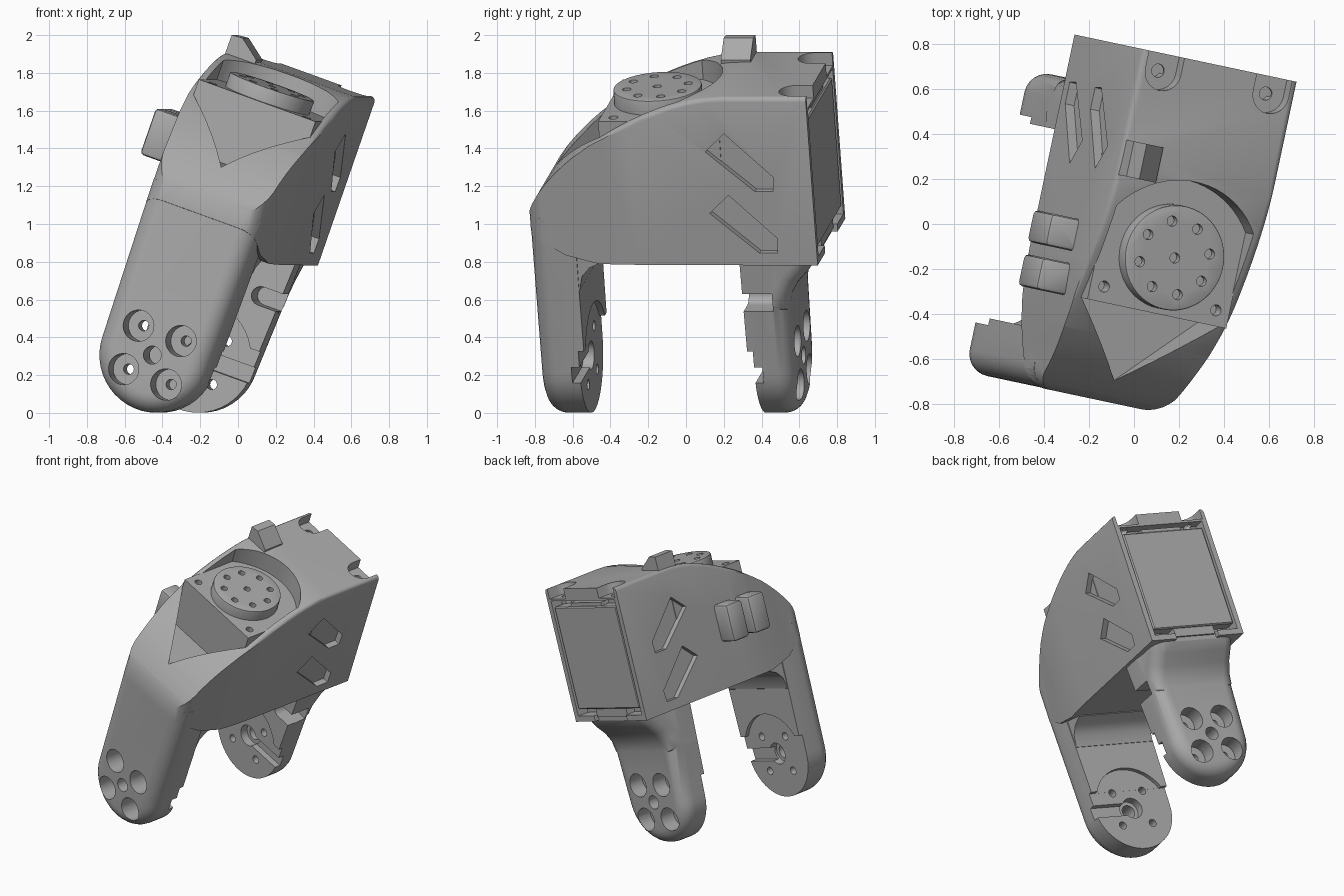
import bpy, bmesh
from math import radians, cos, sin, pi
from mathutils import Matrix, Vector
from mathutils.geometry import interpolate_bezier

if "Cube" in bpy.data.objects:
    bpy.data.objects.remove(bpy.data.objects["Cube"])

# Everything is built upright, then placed with one turn and tilt
PLACE = (Matrix.Rotation(radians(-12), 4, 'Z') @ Matrix.Rotation(radians(19.5), 4, 'Y')
         @ Matrix.Translation((-0.38, 0, 0)))
HUB = 0.19

grey = bpy.data.materials.new("plain grey")
grey.use_nodes = True
COLOUR = (0.4, 0.4, 0.4, 1)
grey.diffuse_color = COLOUR
for node in grey.node_tree.nodes:
    if node.type == 'BSDF_PRINCIPLED':
        node.inputs["Base Color"].default_value = COLOUR


def prism(name, pts, axis, lo, hi, bevel=0, rule=None, segs=4):
    """Extrude an outline along axis x, y or z; bevel the edges the rule picks."""
    def at(p, c):
        return {'x': (c, p[0], p[1]), 'y': (p[0], c, p[1]), 'z': (p[0], p[1], c)}[axis]
    bm = bmesh.new()
    a = [bm.verts.new(at(p, lo)) for p in pts]
    b = [bm.verts.new(at(p, hi)) for p in pts]
    bm.faces.new(a)
    bm.faces.new(b[::-1])
    for i in range(len(pts)):
        j = (i + 1) % len(pts)
        bm.faces.new((a[i], b[i], b[j], a[j]))
    bmesh.ops.recalc_face_normals(bm, faces=bm.faces)
    if bevel:
        edges = [e for e in bm.edges if rule is None or rule(e.verts[0].co, e.verts[1].co)]
        bmesh.ops.bevel(bm, geom=edges, offset=bevel, segments=segs, profile=0.5,
                        affect='EDGES', clamp_overlap=True)
    me = bpy.data.meshes.new(name)
    bm.to_mesh(me)
    bm.free()
    me.materials.append(grey)
    ob = bpy.data.objects.new(name, me)
    bpy.context.collection.objects.link(ob)
    ob.matrix_world = PLACE
    return ob


def box(name, x, y, z, **kw):
    return prism(name, [(x[0], y[0]), (x[1], y[0]), (x[1], y[1]), (x[0], y[1])], 'z', *z, **kw)


def ring(cx, cy, r, n=32, start=0, sweep=2 * pi):
    full = sweep == 2 * pi
    return [(cx + r * cos(start + sweep * i / (n if full else n - 1)),
             cy + r * sin(start + sweep * i / (n if full else n - 1))) for i in range(n)]


def combine(target, parts, operation):
    for p in parts:
        m = target.modifiers.new("join", 'BOOLEAN')
        m.operation, m.solver, m.object = operation, 'EXACT', p
    dg = bpy.context.evaluated_depsgraph_get()
    me = bpy.data.meshes.new_from_object(target.evaluated_get(dg))
    target.modifiers.clear()
    target.data = me
    for p in parts:
        bpy.data.objects.remove(p)


# Main housing: domed side profile with softened rims
dome = [(p.x, p.y) for p in interpolate_bezier(Vector((-0.8, 1.08)), Vector((-0.66, 1.43)),
                                               Vector((-0.05, 1.767)), Vector((0.3, 1.767)), 18)]
profile = dome + [(0.77, 1.767), (0.77, 0.825), (-0.42, 0.83), (-0.6, 0.87), (-0.8, 0.98)]
frame = prism("leg_frame", profile, 'x', -0.373, 0.373, 0.025,
              lambda p, q: abs(p.x - q.x) < 0.01 and max(p.y, q.y) < 0.78
              and (p.y + q.y) < 1.5 and (p.z + q.z) > 2.2, 3)

# Seen from above the housing narrows to the rounded width of the front leg
half = [(0.4, 0.9), (0.4, -0.1), (0.373, -0.2), (0.366, -0.35), (0.35, -0.5), (0.333, -0.61)]
half += ring(0.22, -0.70, 0.1, 7, 0, -pi / 2)
plan = half + [(-x, y) for x, y in reversed(half)]
combine(frame, [prism("plan", plan, 'z', 0.5, 2.2)], 'INTERSECT')


# Two legs with round feet, softened on their outer rim
def leg(name, inner, outer, top, width):
    outline = ring(0, HUB, 0.305, 24, pi, pi) + [(width, top), (-width, top)]
    return prism(name, outline, 'y', min(inner, outer), max(inner, outer), 0.1,
                 lambda p, q: abs(p.y - outer) < 0.001 and abs(q.y - outer) < 0.001
                 and p.z + q.z < 2 * top - 0.01, 6)


parts = [leg("front_leg", -0.545, -0.798, 1.07, 0.322), leg("rear_leg", 0.34, 0.575, 0.9, 0.345)]

# Flared neck above the rear leg, and the fillet behind the front leg
parts.append(prism("rear_neck", [(0.342, 0.9), (0.342, 0.58), (0.5, 0.5), (0.572, 0.54), (0.588, 0.62),
                                 (0.63, 0.69), (0.69, 0.755), (0.735, 0.82), (0.75, 0.9)],
                   'x', -0.328, 0.328, 0.09,
                   lambda p, q: abs(p.x - q.x) < 0.01 and min(p.y, q.y) > 0.49, 5))
parts.append(prism("front_fillet", [(-0.57, 0.95), (-0.57, 0.64), (-0.543, 0.66), (-0.525, 0.74),
                                    (-0.48, 0.79), (-0.40, 0.825), (-0.38, 0.95)], 'x', -0.31, 0.31))

# Raised fin on the top edge
parts.append(prism("top_fin", [(-0.362, 1.7), (-0.36, 1.86), (-0.30, 1.865), (-0.19, 1.78), (-0.2, 1.7)],
                   'y', 0.2, 0.36))

# Cable clips on the right side
for y in (-0.3, -0.1):
    parts.append(box("cable_clip", (-0.505, -0.35), (y - 0.075, y + 0.07), (1.14, 1.4),
                     bevel=0.02, segs=2))
combine(frame, parts, 'UNION')

cuts = []
# Motor pocket: pointed at the front, round behind the output disc
pocket = [(0, -0.70), (0.33, -0.37)] + ring(0, -0.16, 0.4, 20, 0.6, pi - 1.2) + [(-0.33, -0.37)]
cuts.append(prism("pocket", pocket, 'z', 1.245, 2.2))
# Rear opening for the motor
cuts.append(box("rear_opening", (-0.335, 0.335), (0.68, 0.9), (0.865, 1.68)))
cuts.append(box("lower_slot", (-0.17, 0.17), (0.735, 0.9), (0.8, 0.9)))

# Arrow-shaped grooves, two on each side
groove = [(0.206, 1.463), (0.315, 1.564), (0.564, 1.32), (0.558, 1.24), (0.46, 1.24)]
for side in (-1, 1):
    for drop in (0, 0.345):
        cuts.append(prism("groove", [(y, z - drop) for y, z in groove], 'x',
                          *sorted((side * 0.33, side * 0.5))))
    # Screw seats at the upper rear corners
    seat = [(side * 0.26 + 0.085, 0.9)] + ring(side * 0.26, 0.69, 0.085, 13, 0, -pi) \
        + [(side * 0.26 - 0.085, 0.9)]
    cuts.append(prism("screw_seat", seat, 'z', 1.695, 1.95))
    cuts.append(prism("screw_hole", ring(side * 0.26, 0.69, 0.03, 16), 'z', 1.55, 1.9))

# Foot details: recess, hub hole, cable channel, counterbored screw holes
for inner, out in ((-0.545, -1), (0.34, 1)):
    def span(a, b):
        return sorted((inner + out * a, inner + out * b))
    cuts.append(prism("foot_recess", ring(0, HUB, 0.29, 40), 'y', *span(-0.06, 0.03)))
    cuts.append(box("foot_flat", (-0.5, 0.5), span(-0.07, 0.0305), (-0.3, HUB + 0.13)))
    cuts.append(box("cable_channel", (0, 0.5), span(-0.1, 0.075), (HUB - 0.05, HUB + 0.04)))
    cuts.append(prism("hub_recess", ring(0, HUB, 0.075), 'y', *span(-0.1, 0.09)))
    cuts.append(prism("hub_hole", ring(0, HUB, 0.048), 'y', *span(0.05, 0.5)))
    for sx in (-1, 1):
        for sz in (-1, 1):
            x, z = sx * 0.122, HUB + sz * 0.122
            cuts.append(prism("counterbore", ring(x, z, 0.083), 'y', *span(0.12, 0.5)))
            cuts.append(prism("bolt_hole", ring(x, z, 0.028, 16), 'y', *span(-0.1, 0.3)))
# Notch across the side of the rear leg
cuts.append(prism("side_notch", [(0.5, 0.55)] + ring(0.22, 0.6, 0.05, 9, -pi / 2, -pi) + [(0.5, 0.65)],
                  'y', 0.2, 0.5))
combine(frame, cuts, 'DIFFERENCE')

# Motor: top block, output disc and rear panel
motor = box("motor_block", (-0.335, 0.335), (-0.37, 0.28), (1.2, 1.62))
combine(motor, [prism("mount_hole", ring(s * 0.27, -0.3, 0.025, 16), 'z', 1.55, 1.8) for s in (-1, 1)],
        'DIFFERENCE')
disc = prism("output_disc", ring(0, -0.11, 0.235, 64), 'z', 1.6, 1.7, 0.008,
             lambda p, q: p.z + q.z > 3.39, 2)
holes = ring(0, -0.11, 0.165, 8, 0.3) + [(0, -0.11)]
combine(disc, [prism("disc_hole", ring(x, y, 0.023, 16), 'z', 1.66, 1.8) for x, y in holes], 'DIFFERENCE')
panel = box("rear_panel", (-0.325, 0.325), (0.6, 0.765), (0.91, 1.635), bevel=0.008, segs=1)
lip = box("panel_lip", (-0.16, 0.16), (0.6, 0.75), (0.85, 1.66))

for ob in (frame, motor, disc, panel, lip):
    ob.data.shade_smooth()
    ob.data.set_sharp_from_angle(angle=radians(30))
